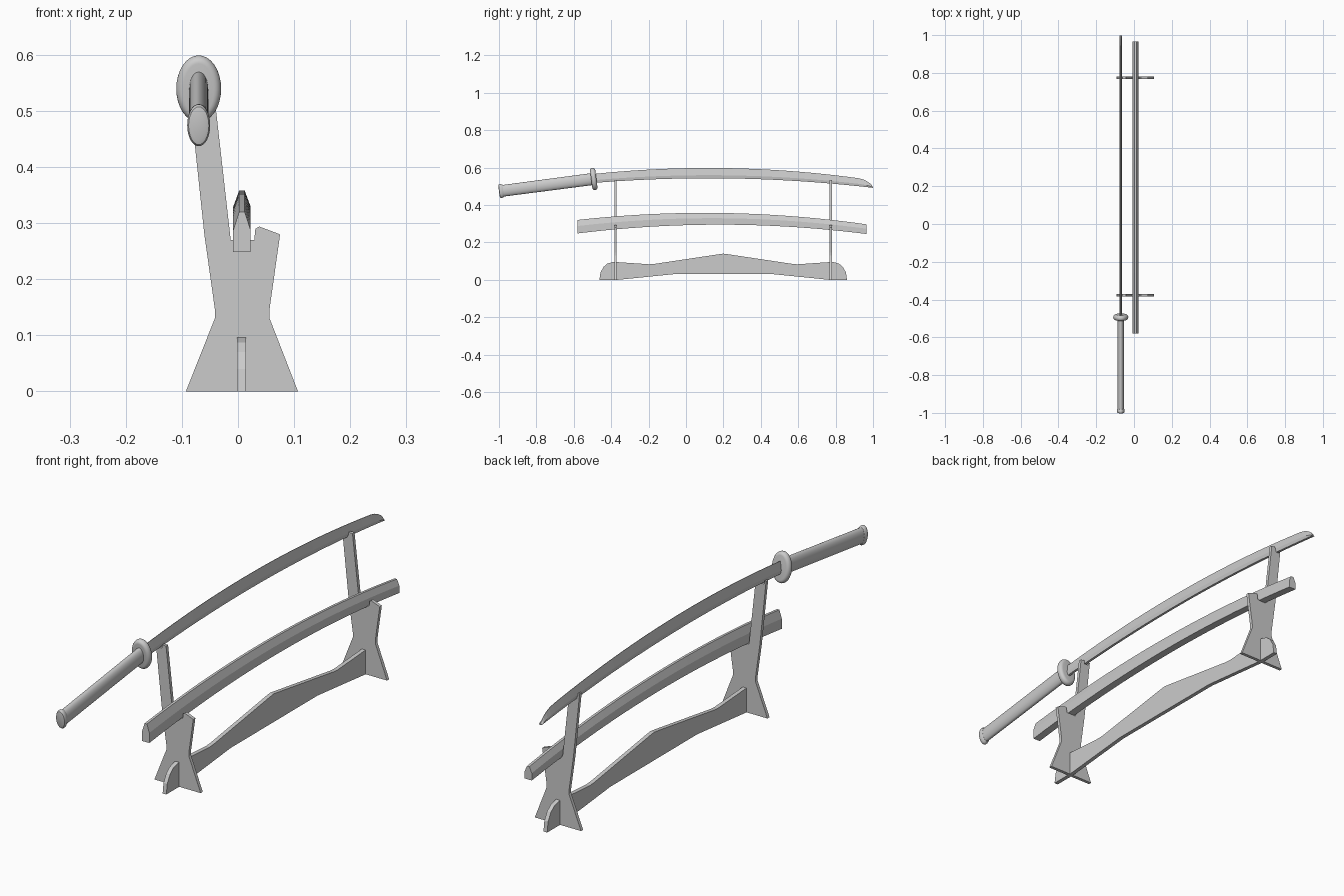
import bpy
import bmesh
import math
from mathutils import Vector, Matrix

default_cube = bpy.data.objects.get("Cube")
if default_cube:
    bpy.data.objects.remove(default_cube, do_unlink=True)

grey = bpy.data.materials.new("plain_grey")
grey.use_nodes = True
grey.diffuse_color = (0.6, 0.6, 0.6, 1)
grey.node_tree.nodes["Principled BSDF"].inputs["Base Color"].default_value = (0.6, 0.6, 0.6, 1)


def finish(name, bm, smooth=None):
    bmesh.ops.recalc_face_normals(bm, faces=bm.faces[:])
    mesh = bpy.data.meshes.new(name)
    bm.to_mesh(mesh)
    bm.free()
    mesh.materials.append(grey)
    if smooth:
        mesh.polygons.foreach_set("use_smooth", [True] * len(mesh.polygons))
        mesh.set_sharp_from_angle(angle=math.radians(smooth))
    obj = bpy.data.objects.new(name, mesh)
    bpy.context.scene.collection.objects.link(obj)
    return obj


def plate(name, points, offset):
    """Extrude a closed outline along the offset."""
    bm = bmesh.new()
    face = bm.faces.new([bm.verts.new(p) for p in points])
    result = bmesh.ops.extrude_face_region(bm, geom=[face], use_keep_orig=True)
    verts = [v for v in result["geom"] if isinstance(v, bmesh.types.BMVert)]
    bmesh.ops.translate(bm, vec=offset, verts=verts)
    return finish(name, bm)


def loft(name, rings, smooth=None):
    """Skin a row of matching rings and cap both ends."""
    bm = bmesh.new()
    loops = [[bm.verts.new(p) for p in ring] for ring in rings]
    count = len(loops[0])
    for a, b in zip(loops, loops[1:]):
        for i in range(count):
            j = (i + 1) % count
            bm.faces.new((a[i], a[j], b[j], b[i]))
    bm.faces.new(loops[0])
    bm.faces.new(loops[-1])
    return finish(name, bm, smooth)


def stations(start, end, count):
    return [start + (end - start) * i / (count - 1) for i in range(count)]


# Two upright supports with a low notch and a tall arm
support = [(-0.093, 0), (0.107, 0), (0.056, 0.131), (0.056, 0.145),
           (0.075, 0.28), (0.038, 0.294), (0.031, 0.29), (0.029, 0.27),
           (-0.013, 0.27), (-0.043, 0.535), (-0.06, 0.535), (-0.061, 0.522),
           (-0.079, 0.522), (-0.08, 0.535), (-0.087, 0.535),
           (-0.06, 0.28), (-0.041, 0.145), (-0.041, 0.131)]
for name, y in (("front_support", -0.377), ("back_support", 0.775)):
    plate(name, [(x, y - 0.0065, z) for x, z in support], (0, 0.013, 0))

# Long base beam joining the supports
beam = [(-0.463, 0), (-0.457, 0.04), (-0.44, 0.07), (-0.42, 0.087), (-0.388, 0.096),
        (-0.195, 0.083), (-0.17, 0.085), (0.17, 0.136), (0.2, 0.14), (0.23, 0.136),
        (0.57, 0.085), (0.595, 0.083), (0.785, 0.096), (0.817, 0.087), (0.838, 0.07),
        (0.855, 0.04), (0.861, 0), (0.767, 0), (0.47, 0.03), (-0.067, 0.03), (-0.366, 0)]
plate("base_beam", [(-0.002, y, z) for y, z in beam], (0.016, 0, 0))

# Curved scabbard with a house-shaped cross-section
rings = []
for y in stations(-0.58, 0.965, 25):
    low = 0.295 - 0.081 * (y - 0.18) ** 2
    top = 0.358 - 0.082 * (y - 0.1) ** 2
    mid = low + 0.55 * (top - low)
    rings.append([(0.007 + x, y, z) for x, z in (
        (-0.0155, low), (0.0155, low), (0.0155, mid), (0.005, top), (-0.005, top), (-0.0155, mid))])
loft("scabbard", rings)

# Curved blade, edge upward, sweeping down to the tip
rings = []
for y in stations(-0.49, 0.92, 24) + [0.945, 0.965, 0.982, 0.992, 0.999]:
    low = 0.543 - 0.066 * (y - 0.12) ** 2
    top = 0.598 - 0.085 * (y - 0.12) ** 2
    if y > 0.92:
        s = (y - 0.92) / 0.08
        top = low + (top - low) * (1 - s ** 2) ** 0.6
    height = top - low
    rings.append([(-0.07 + x, y, low + f * height) for x, f in (
        (-0.005, 0), (0.005, 0), (0.0075, 0.3), (0.0008, 1), (-0.0008, 1), (-0.0075, 0.3))])
loft("blade", rings)

# Handle parts are turned on one tilted axis
tail = Vector((-0.07, -0.995, 0.474))
axis = Vector((0, 0.49, 0.064)).normalized()
tilt = Matrix.Rotation(math.atan2(axis.z, axis.y), 3, "X")


def turned(name, profile, sides=32):
    """Profile rows are distance along the axis, half width, half height."""
    turns = [2 * math.pi * i / sides for i in range(sides)]
    rings = [[tail + tilt @ Vector((w * math.cos(t), d, h * math.sin(t))) for t in turns]
             for d, w, h in profile]
    return loft(name, rings, 40)


turned("handle", [(0.01, 0.017, 0.031), (0.51, 0.017, 0.032)])
turned("pommel", [(-0.005, 0.013, 0.026), (-0.003, 0.018, 0.034), (0.002, 0.0205, 0.0375),
                  (0.009, 0.0205, 0.0375), (0.018, 0.0175, 0.032)])
rim = [math.pi * i / 10 for i in range(11)]
turned("guard", [(0.506 - 0.014 * math.cos(a), 0.027 + 0.013 * math.sin(a),
                  0.047 + 0.013 * math.sin(a)) for a in rim])
